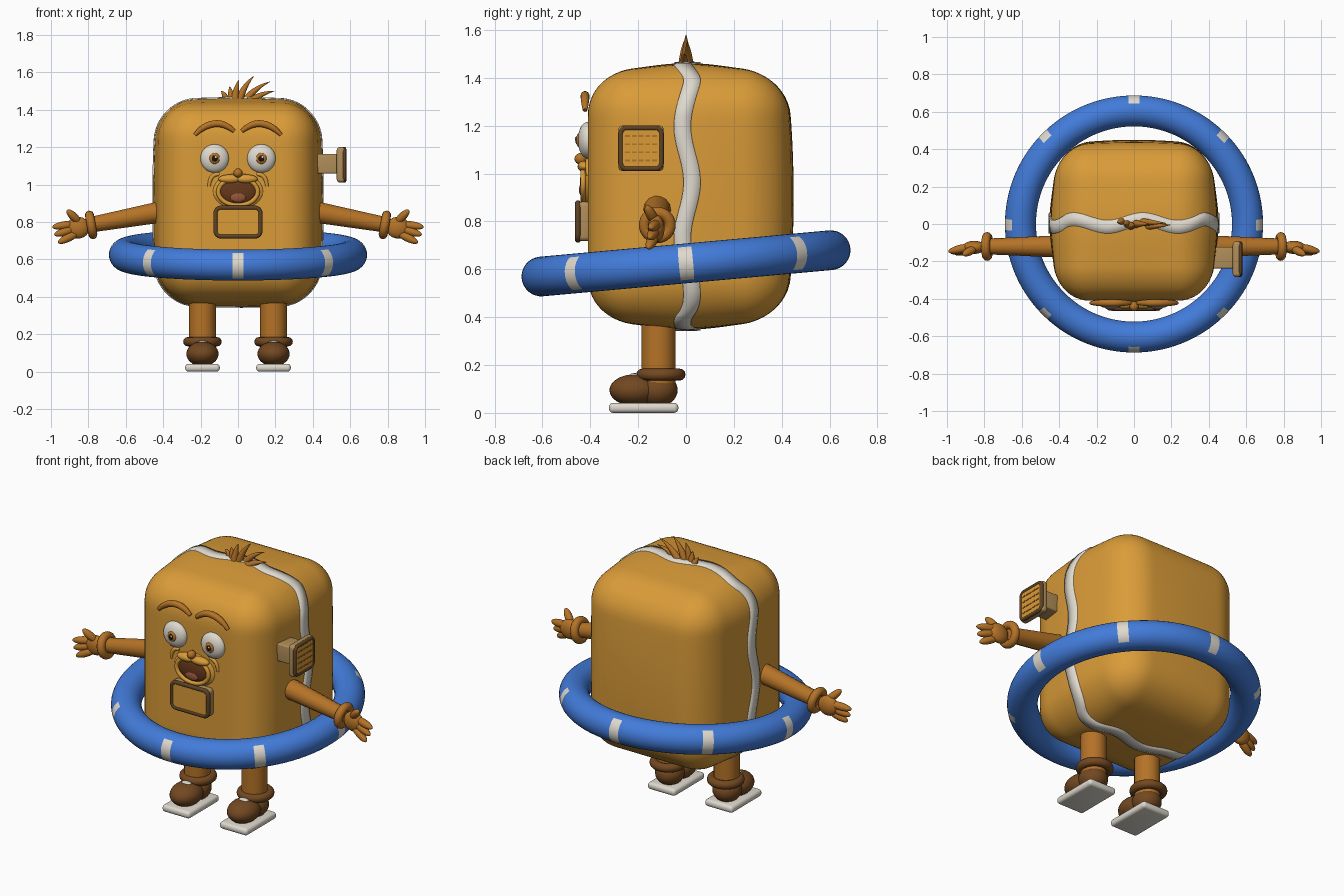
import bpy, bmesh, math
from mathutils import Vector, Matrix

if "Cube" in bpy.data.objects:
    bpy.data.objects.remove(bpy.data.objects["Cube"])


def material(name, rgb):
    m = bpy.data.materials.new(name)
    m.use_nodes = True
    m.diffuse_color = (*rgb, 1)
    m.node_tree.nodes["Principled BSDF"].inputs["Base Color"].default_value = (*rgb, 1)
    return m


ORANGE = material("golden orange", (0.70, 0.33, 0.04))
BROWN = material("warm brown", (0.46, 0.17, 0.02))
SHOE = material("shoe brown", (0.17, 0.065, 0.015))
BLUE = material("float blue", (0.055, 0.2, 0.7))
WHITE = material("off white", (0.74, 0.70, 0.62))
TAN = material("tan", (0.44, 0.27, 0.10))
FRAME = material("dark frame brown", (0.11, 0.055, 0.018))
MOUTH = material("mouth brown", (0.13, 0.04, 0.01))
TONGUE = material("tongue", (0.30, 0.09, 0.04))
BLACK = material("black", (0.01, 0.008, 0.006))


def finish(obj, name, *mats):
    obj.name = name
    obj.data.materials.clear()
    for m in mats:
        obj.data.materials.append(m)
    for f in obj.data.polygons:
        f.use_smooth = True
    return obj


def from_bmesh(bm, name, *mats):
    bmesh.ops.recalc_face_normals(bm, faces=bm.faces)
    mesh = bpy.data.meshes.new(name)
    bm.to_mesh(mesh)
    bm.free()
    obj = bpy.data.objects.new(name, mesh)
    bpy.context.collection.objects.link(obj)
    return finish(obj, name, *mats)


def ball(name, loc, size, mat, rot=(0, 0, 0)):
    bpy.ops.mesh.primitive_uv_sphere_add(segments=32, ring_count=16, location=loc, rotation=rot)
    bpy.context.object.scale = size
    return finish(bpy.context.object, name, mat)


def capsule(name, a, b, r, mat):
    a, b = Vector(a), Vector(b)
    rot = (b - a).to_track_quat('Z', 'Y').to_euler()
    return ball(name, (a + b) / 2, (r, r, (b - a).length / 2 + r * 0.6), mat, rot)


def box(name, loc, size, bevel, mat):
    bpy.ops.mesh.primitive_cube_add(size=1, location=loc)
    obj = bpy.context.object
    obj.data.transform(Matrix.Diagonal((*size, 1)))
    if bevel:
        mod = obj.modifiers.new("round", 'BEVEL')
        mod.width, mod.segments = bevel, 4
        bpy.ops.object.modifier_apply(modifier="round")
    finish(obj, name, mat)
    bpy.ops.object.shade_smooth_by_angle(angle=math.radians(40))
    return obj


def torus(name, loc, major, minor, mat, rot=(0, 0, 0)):
    bpy.ops.mesh.primitive_torus_add(location=loc, rotation=rot, major_radius=major,
                                     minor_radius=minor, major_segments=32, minor_segments=12)
    return finish(bpy.context.object, name, mat)


def tube(name, pts, radii, mat, closed=False, kind='NURBS'):
    curve = bpy.data.curves.new(name, 'CURVE')
    curve.dimensions = '3D'
    curve.bevel_depth, curve.bevel_resolution, curve.use_fill_caps = 1, 5, True
    sp = curve.splines.new(kind)
    sp.points.add(len(pts) - 1)
    for p, co, r in zip(sp.points, pts, radii):
        p.co, p.radius = (*co, 1), r
    sp.use_cyclic_u = closed
    if kind == 'NURBS':
        sp.order_u, sp.use_endpoint_u, sp.resolution_u = 3, not closed, 8
    obj = bpy.data.objects.new(name, curve)
    bpy.context.collection.objects.link(obj)
    bpy.ops.object.select_all(action='DESELECT')
    obj.select_set(True)
    bpy.context.view_layer.objects.active = obj
    bpy.ops.object.convert(target='MESH')
    finish(bpy.context.object, name, mat)
    bpy.ops.object.shade_smooth_by_angle(angle=math.radians(50))


def rounded_frame(name, centre, u, v, half_u, half_v, corner, r, mat):
    pts = []
    for k in range(24):
        a = 2 * math.pi * (k + 0.5) / 24
        c, s = math.cos(a), math.sin(a)
        pts.append(Vector(centre)
                   + Vector(u) * (math.copysign(half_u - corner, c) + corner * c)
                   + Vector(v) * (math.copysign(half_v - corner, s) + corner * s))
    tube(name, pts, [r] * 24, mat, True, 'POLY')


# Body surface: a rounded block that swells along its middle and back
HALF, RADIUS = Vector((0.42, 0.415, 0.525)), 0.185


def body_point(p, lift=0.0):
    q = Vector([p[i] * HALF[i] for i in range(3)])
    inner = Vector([max(-HALF[i] + RADIUS, min(HALF[i] - RADIUS, q[i])) for i in range(3)])
    q = inner + (q - inner).normalized() * (RADIUS + lift)
    n = [q[i] / HALF[i] for i in range(3)]
    mid = math.cos(min(1, abs(q.y) / 0.36) * math.pi / 2) ** 2
    round_off = [max(0, 1 - t * t) for t in n]
    q.x += 0.032 * n[0] * mid * round_off[2] ** 0.5
    q.z += 0.032 * n[2] * mid * round_off[0] ** 0.5
    q.y += 0.03 * max(0, n[1]) * round_off[0] * round_off[2]
    return q + Vector((0, 0.005, 0.905))


bm = bmesh.new()
bmesh.ops.create_cube(bm, size=2)
bmesh.ops.subdivide_edges(bm, edges=bm.edges[:], cuts=31, use_grid_fill=True)
for vert in bm.verts:
    vert.co = body_point(vert.co)
from_bmesh(bm, "body", ORANGE)

# Wavy band running right around the body
bm = bmesh.new()
rows, count = [], 320
for k in range(count):
    t = 4 * k / count
    s = 2 * (t % 1) - 1
    x, z = [(1, s), (-s, 1), (-1, -s), (s, -1)][int(t)]
    y = 0.02 * math.sin(2 * math.pi * 9 * k / count)
    rows.append([bm.verts.new(body_point((x, (y + dy) / HALF.y, z), lift))
                 for dy, lift in ((-0.037, -0.012), (-0.035, 0.006), (0, 0.006),
                                  (0.035, 0.006), (0.037, -0.012))])
for k in range(count):
    a, b = rows[k], rows[(k + 1) % count]
    for j in range(4):
        bm.faces.new((a[j], a[j + 1], b[j + 1], b[j]))
from_bmesh(bm, "wavy_band", WHITE)

# Swim ring with eight pale patches on its outer side
bpy.ops.mesh.primitive_torus_add(location=(0, 0, 0.625), rotation=(math.radians(5.2), 0, 0),
                                 major_radius=0.607, minor_radius=0.083,
                                 major_segments=144, minor_segments=32)
ring = finish(bpy.context.object, "swim_ring", BLUE, WHITE)
for f in ring.data.polygons:
    c = f.center
    step = math.pi / 4
    around = (math.atan2(c.y, c.x) + step / 2) % step - step / 2
    if abs(around) < 0.05 and math.hypot(c.x, c.y) > 0.655:
        f.material_index = 1

for side, label in ((1, "left"), (-1, "right")):
    # Arm, cuff and hand
    tube(label + "_arm", [(side * 0.38, -0.12, 0.86), (side * 0.79, -0.12, 0.785)],
         [0.06, 0.042], BROWN, kind='POLY')
    torus(label + "_wrist_cuff", (side * 0.785, -0.12, 0.785), 0.053, 0.024, BROWN,
          (0, math.radians(90 + side * 10), 0))
    ball(label + "_palm", (side * 0.855, -0.125, 0.77), (0.062, 0.035, 0.058), BROWN)
    for n, (root, tip) in enumerate((((0.85, -0.13, 0.80), (0.905, -0.16, 0.855)),
                                     ((0.87, -0.12, 0.79), (0.98, -0.145, 0.775)),
                                     ((0.87, -0.125, 0.765), (0.97, -0.15, 0.735)),
                                     ((0.86, -0.13, 0.74), (0.95, -0.155, 0.695)))):
        capsule(f"{label}_finger_{n}", (side * root[0], *root[1:]),
                (side * tip[0], *tip[1:]), 0.022, BROWN)

    # Leg, ankle cuff, shoe and sole
    x = side * 0.19
    tube(label + "_leg", [(x, -0.115, 0.12), (x, -0.115, 0.45)], [0.072] * 2, BROWN, kind='POLY')
    torus(label + "_ankle_cuff", (x, -0.105, 0.16), 0.078, 0.025, SHOE)
    ball(label + "_shoe_toe", (x, -0.215, 0.095), (0.086, 0.105, 0.066), SHOE)
    ball(label + "_shoe_heel", (x, -0.12, 0.095), (0.08, 0.085, 0.07), SHOE)
    box(label + "_sole", (x, -0.177, 0.021), (0.185, 0.29, 0.042), 0.018, WHITE)
    ball(label + "_shoe_lace", (x, -0.215, 0.158), (0.03, 0.02, 0.008), WHITE)

    # Eye and brow
    x = side * 0.125
    ball(label + "_eye", (x, -0.412, 1.14), (0.076, 0.04, 0.076), WHITE)
    ball(label + "_iris", (x, -0.447, 1.14), (0.028, 0.012, 0.03), BROWN)
    ball(label + "_pupil", (x, -0.456, 1.14), (0.015, 0.007, 0.017), BLACK)
    ball(label + "_eye_glint", (x + 0.006, -0.462, 1.147), (0.006, 0.003, 0.006), WHITE)
    tube(label + "_brow", [(side * a, -0.422, b) for a, b in
                           ((0.23, 1.265), (0.2, 1.3), (0.13, 1.33), (0.06, 1.32), (0.02, 1.285))],
         [0.01, 0.017, 0.019, 0.018, 0.011], BROWN)

    # Smile crease and upper lip
    tube(label + "_smile_crease", [(side * a, -0.41, b) for a, b in
                                   ((0.1, 1.055), (0.15, 1.06), (0.155, 0.99))],
         [0.009, 0.014, 0.008], ORANGE)
    ball(label + "_upper_lip", (side * 0.045, -0.425, 1.03), (0.06, 0.028, 0.024), ORANGE)

# Mouth and nose
ball("muzzle", (0, -0.4, 0.965), (0.14, 0.035, 0.1), ORANGE)
ball("mouth_opening", (0, -0.42, 0.965), (0.1, 0.023, 0.07), MOUTH)
ball("tongue", (0, -0.437, 0.932), (0.042, 0.01, 0.025), TONGUE)
lip = [(0.107 * math.cos(a * math.pi / 8), -0.43, 0.962 + 0.074 * math.sin(a * math.pi / 8))
       for a in range(16)]
tube("lip_rim", lip, [0.012] * 16, ORANGE, True)
ball("nose", (0, -0.44, 1.062), (0.024, 0.026, 0.024), BROWN)

# Chin plate
box("chin_plate", (0, -0.425, 0.8), (0.25, 0.06, 0.165), 0.02, TAN)
box("chin_panel", (0, -0.455, 0.8), (0.22, 0.008, 0.135), 0, ORANGE)
rounded_frame("chin_frame", (0, -0.452, 0.8), (1, 0, 0), (0, 0, 1), 0.12, 0.077, 0.03, 0.012, FRAME)

# Side handle with a stitched pad
box("handle_stem", (0.47, -0.18, 1.112), (0.14, 0.115, 0.105), 0.008, TAN)
box("handle_plate", (0.55, -0.188, 1.106), (0.045, 0.19, 0.19), 0.018, TAN)
box("handle_pad", (0.572, -0.188, 1.106), (0.006, 0.155, 0.155), 0, ORANGE)
rounded_frame("handle_frame", (0.568, -0.188, 1.106), (0, 1, 0), (0, 0, 1),
              0.085, 0.085, 0.025, 0.011, FRAME)
for row in range(4):
    for col in range(5):
        box(f"stitch_{row}_{col}", (0.576, -0.244 + col * 0.028, 1.055 + row * 0.034),
            (0.005, 0.02, 0.007), 0, BROWN)

# Hair tuft
for n, (root, tip, top, y) in enumerate(((-0.06, -0.09, 1.5, 0.015), (-0.035, -0.045, 1.525, 0.0),
                                         (-0.02, 0.005, 1.56, -0.01), (0.0, 0.085, 1.58, 0.0),
                                         (0.03, 0.17, 1.55, 0.01), (0.06, 0.195, 1.5, -0.01))):
    bend = root + (tip - root) * 0.3
    tube(f"hair_{n}", [(root, y, 1.43), (bend, y, (1.45 + top) / 2 + 0.01), (tip, y * 0.5, top)],
         [0.024, 0.018, 0.001], BROWN)
